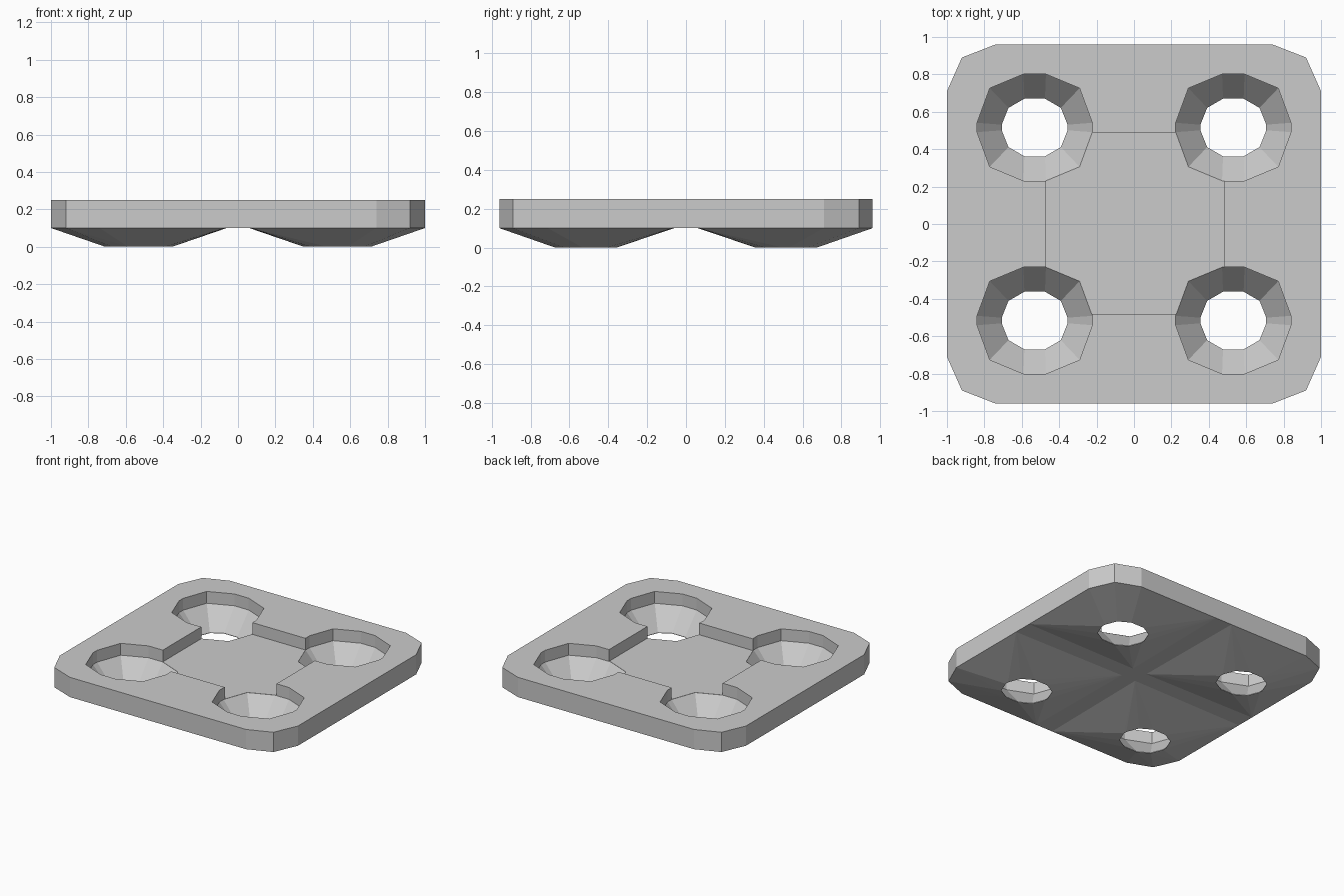
import bpy, bmesh

if "Cube" in bpy.data.objects:
    bpy.data.objects.remove(bpy.data.objects["Cube"])

SX, SY = 0.531, 0.516          # socket centre offsets
TOP, SKIRT, FLOOR = 0.25, 0.10, 0.16
CORNER = [(1.0, 0.71), (0.92, 0.89), (0.74, 0.96)]
SIGNS = [(sx, sy) for sx in (-1, 1) for sy in (-1, 1)]


def mirrored_ring(quarter):
    """Closed ring from a quarter profile running from +x towards +y."""
    q = quarter
    return (q + [(-x, y) for x, y in reversed(q)]
            + [(-x, -y) for x, y in q] + [(x, -y) for x, y in reversed(q)])


def make_object(name, bm, helper=False):
    bmesh.ops.recalc_face_normals(bm, faces=bm.faces[:])
    me = bpy.data.meshes.new(name)
    bm.to_mesh(me)
    bm.free()
    ob = bpy.data.objects.new(name, me)
    bpy.context.collection.objects.link(ob)
    ob.hide_render = helper
    return ob


def loft(name, layers, helper=False):
    """Solid through stacked rings of (points, z)."""
    bm = bmesh.new()
    rings = [[bm.verts.new((x, y, z)) for x, y in pts] for pts, z in layers]
    for a, b in zip(rings, rings[1:]):
        for i in range(len(a)):
            j = (i + 1) % len(a)
            bm.faces.new((a[i], a[j], b[j], b[i]))
    bm.faces.new(rings[0])
    bm.faces.new(rings[-1])
    return make_object(name, bm, helper)


def hull(name, points, helper=False):
    bm = bmesh.new()
    vs = [bm.verts.new(p) for p in points]
    res = bmesh.ops.convex_hull(bm, input=vs)
    loose = {v for v in res["geom_interior"] + res["geom_unused"]
             if isinstance(v, bmesh.types.BMVert)}
    bmesh.ops.delete(bm, geom=list(loose), context='VERTS')
    return make_object(name, bm, helper)


def combine(target, tool, operation):
    m = target.modifiers.new(tool.name, 'BOOLEAN')
    m.object, m.operation, m.solver = tool, operation, 'EXACT'
    bpy.context.view_layer.objects.active = target
    bpy.ops.object.modifier_apply(modifier=m.name)
    bpy.data.objects.remove(tool)


# flat slab with clipped corners
outline = mirrored_ring(CORNER)
plate = loft("socket_plate", [(outline, SKIRT), (outline, TOP)])

# socket rings
wide = mirrored_ring([(0.308, 0.025), (0.24, 0.21), (0.06, 0.285)])
narrow = mirrored_ring([(0.176, 0.015), (0.14, 0.105), (0.055, 0.154)])

# sloping bump under each quarter
for sx, sy in SIGNS:
    base = CORNER + [(0.07, 0.96), (0.06, 0.06), (1.0, 0.07)]
    pts = [(x * sx, y * sy, z) for x, y in base for z in (SKIRT, 0.13)]
    pts += [(SX * sx + x * 1.02, SY * sy + y * 1.02, 0) for x, y in narrow]
    combine(plate, hull("underside_bump", pts, True), 'UNION')

# funnel-shaped sockets
for sx, sy in SIGNS:
    def at(ring):
        return [(SX * sx + x, SY * sy + y) for x, y in ring]
    cutter = loft("socket_cutter", [(at(narrow), -0.1), (at(narrow), 0.003),
                                    (at(wide), FLOOR), (at(wide), 0.4)], True)
    combine(plate, cutter, 'DIFFERENCE')

# shallow square recess joining the sockets
square = [(-0.47, -0.48), (0.485, -0.48), (0.485, 0.49), (-0.47, 0.49)]
recess = loft("recess_cutter", [(square, FLOOR + 0.001), (square, 0.4)], True)
combine(plate, recess, 'DIFFERENCE')
